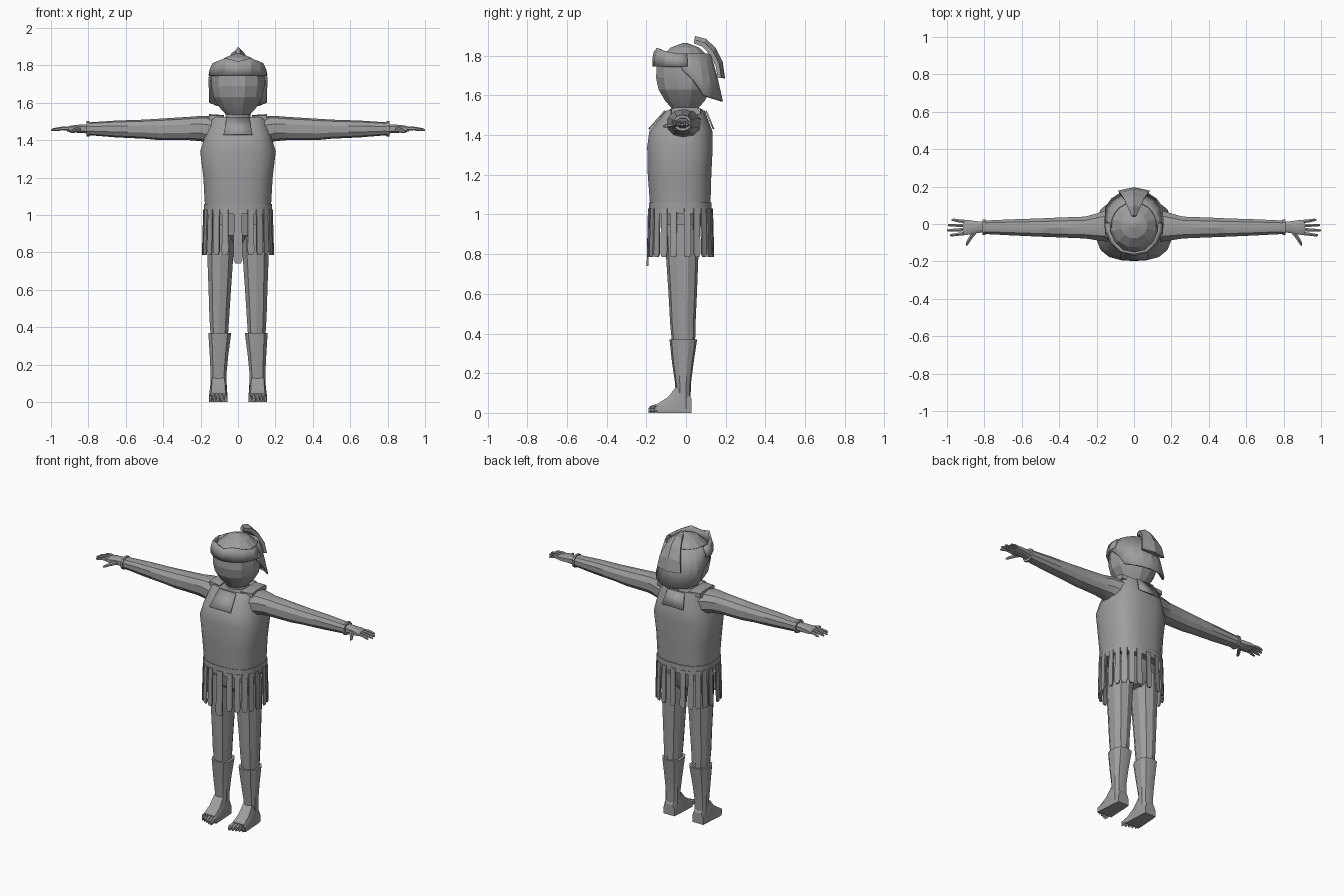
import bpy, bmesh, math
from mathutils import Vector

if "Cube" in bpy.data.objects:
    bpy.data.objects.remove(bpy.data.objects["Cube"])

grey = bpy.data.materials.new("stone_grey")
grey.diffuse_color = (0.34, 0.34, 0.34, 1)
grey.use_nodes = True
grey.node_tree.nodes["Principled BSDF"].inputs["Base Color"].default_value = grey.diffuse_color


def finish(name, bm, mirror=False, thick=0, angle=30):
    bmesh.ops.recalc_face_normals(bm, faces=bm.faces)
    me = bpy.data.meshes.new(name)
    bm.to_mesh(me)
    bm.free()
    ob = bpy.data.objects.new(name, me)
    bpy.context.collection.objects.link(ob)
    me.materials.append(grey)
    bpy.context.view_layer.objects.active = ob
    ob.select_set(True)
    bpy.ops.object.shade_smooth_by_angle(angle=math.radians(angle))
    ob.select_set(False)
    if thick:
        m = ob.modifiers.new("Thickness", 'SOLIDIFY')
        m.thickness, m.offset = thick, 0
    if mirror:
        m = ob.modifiers.new("Mirror", 'MIRROR')
        m.use_mirror_merge = False
    return ob


def skin(bm, rings, closed=True, cap=True):
    """Join successive point rings with quads."""
    vs = [[bm.verts.new(p) for p in r] for r in rings]
    n = len(vs[0])
    for a, b in zip(vs, vs[1:]):
        for i in range(n if closed else n - 1):
            j = (i + 1) % n
            bm.faces.new((a[i], a[j], b[j], b[i]))
    if cap:
        bm.faces.new(vs[0])
        bm.faces.new(vs[-1])


def oval(c, u, v, ru, rv, n=12, p=2.0, turn=0.5):
    """Rounded ring around c, p above 2 makes it boxier."""
    out = []
    for i in range(n):
        t = 2 * math.pi * (i + turn) / n
        cs, sn = math.cos(t), math.sin(t)
        a = math.copysign(abs(cs) ** (2 / p), cs) * ru
        b = math.copysign(abs(sn) ** (2 / p), sn) * rv
        out.append(Vector(c) + Vector(u) * a + Vector(v) * b)
    return out


X, Y, Z = (1, 0, 0), (0, 1, 0), (0, 0, 1)


def upright(name, rows, n=12, p=2.0, turn=0.5, **kw):
    """Rows are (z, x0, x1, y0, y1)."""
    bm = bmesh.new()
    skin(bm, [oval(((x0 + x1) / 2, (y0 + y1) / 2, z), X, Y, (x1 - x0) / 2,
                   (y1 - y0) / 2, n, p, turn) for z, x0, x1, y0, y1 in rows])
    return finish(name, bm, **kw)


def sideways(name, rows, n=10, p=2.0, **kw):
    """Rows are (x, y0, y1, z0, z1)."""
    bm = bmesh.new()
    skin(bm, [oval((x, (y0 + y1) / 2, (z0 + z1) / 2), Y, Z, (y1 - y0) / 2,
                   (z1 - z0) / 2, n, p) for x, y0, y1, z0, z1 in rows])
    return finish(name, bm, **kw)


# Breastplate, belt and pelvis
upright("breastplate", [(1.03, -.178, .178, -.182, .125), (1.2, -.188, .188, -.195, .13),
                        (1.34, -.205, .205, -.198, .137), (1.42, -.18, .18, -.187, .135),
                        (1.525, -.155, .155, -.10, .095)], n=16, p=2.7)
upright("belt", [(1.005, -.184, .184, -.188, .132), (1.06, -.184, .184, -.188, .132)],
        n=16, p=2.7)
upright("pelvis", [(.85, -.05, .05, -.06, .04), (.89, -.15, .15, -.10, .065),
                   (1.02, -.165, .165, -.13, .09)], p=2.4)

# Neck panels at front and back, shoulder straps at the sides
for name, y0, y1 in (("front_neck_panel", -.106, -.187), ("back_neck_panel", .101, .139)):
    bm = bmesh.new()
    skin(bm, [[(-.06, y0, 1.522), (.06, y0, 1.522)], [(-.077, y1, 1.43), (.077, y1, 1.43)]],
         closed=False, cap=False)
    finish(name, bm, thick=.008)
sideways("shoulder_strap", [(.075, -.085, .085, 1.505, 1.535),
                            (.155, -.075, .075, 1.50, 1.54)], n=8, p=5, mirror=True)

# Hanging skirt straps around the belt
bm = bmesh.new()
N = 22
for k in range(N):
    t = 2 * math.pi * k / N - math.pi / 2

    def edge(a):
        c, s = math.cos(a), math.sin(a)
        return Vector((math.copysign(abs(c) ** .78, c) * .182,
                       math.copysign(abs(s) ** .78, s) * .160 - .028, 0))
    mid = edge(t)
    d = (edge(t + .1) - edge(t - .1)).normalized()
    out = Vector((d.y, -d.x, 0))
    low = .74 if k == 0 else .785
    w = .024 if k == 0 else .018
    rings = []
    for z, f, o in ((1.03, .9, 0), (low + .02, 1, .006), (low, .6, .006)):
        c = mid + out * o + Vector((0, 0, z))
        rings.append([c - d * w * f - out * .004, c + d * w * f - out * .004,
                      c + d * w * f + out * .004, c - d * w * f + out * .004])
    skin(bm, rings)
finish("skirt_straps", bm)

# Legs, greaves and feet
upright("leg", [(.30, .055, .145, -.065, .045), (.45, .045, .155, -.08, .048),
                (.60, .035, .160, -.088, .055), (.78, .022, .167, -.10, .062),
                (.95, .012, .165, -.11, .07)], n=10, p=2.3, mirror=True)
upright("greave", [(.02, .06, .148, -.05, .022), (.15, .06, .148, -.055, .025),
                   (.25, .05, .153, -.07, .038), (.37, .034, .161, -.083, .056)],
        n=10, p=2.6, mirror=True)
bm = bmesh.new()
rings = []
for y, x0, x1, h in ((.028, .065, .143, .07), (-.02, .06, .148, .15), (-.055, .06, .15, .125),
                     (-.09, .057, .153, .08), (-.145, .055, .156, .045)):
    m = .012
    rings.append([(x0, y, 0), (x1, y, 0), (x1, y, h * .6), (x1 - m, y, h),
                  (x0 + m, y, h), (x0, y, h * .6)])
skin(bm, rings)
finish("foot", bm, mirror=True)
bm = bmesh.new()
for i in range(5):
    x, r = .066 + i * .0198, .0115 - i * .0006
    tip = -.188 + i * .007
    skin(bm, [oval((x, y, h), X, Z, r * f, h * .95, 6) for y, f, h in
              ((-.12, 1, .024), (-.155, 1, .022), (tip + .008, 1, .018), (tip, .6, .012))])
finish("toes", bm, mirror=True)

# Arms, wristbands and hands
sideways("arm", [(.13, -.10, .08, 1.37, 1.53), (.20, -.09, .06, 1.395, 1.53),
                 (.26, -.08, .042, 1.40, 1.525), (.42, -.073, .036, 1.40, 1.515),
                 (.50, -.07, .032, 1.408, 1.51), (.65, -.063, .027, 1.415, 1.505),
                 (.80, -.055, .02, 1.427, 1.495)], p=2.3, mirror=True)
sideways("wristband", [(.795, -.061, .026, 1.42, 1.502), (.81, -.061, .026, 1.42, 1.502)],
         p=2.3, mirror=True)
sideways("palm", [(.80, -.045, .012, 1.435, 1.487), (.85, -.052, .018, 1.438, 1.484),
                  (.89, -.06, .024, 1.441, 1.48), (.915, -.06, .024, 1.447, 1.472)],
         n=8, p=3, mirror=True)
bm = bmesh.new()
for y0, y1, tip in ((-.050, -.060, .985), (-.029, -.034, 1.0), (-.008, -.006, .995),
                    (.013, .022, .975)):
    skin(bm, [oval((x, y, z), Y, Z, r, r, 6) for x, y, z, r in
              ((.90, y0, 1.461, .0105), (.94, (y0 + y1) / 2, 1.463, .0095),
               (tip - .01, y1, 1.456, .008), (tip, y1, 1.453, .004))])
skin(bm, [oval((x, y, z), (.75, .6, 0), Z, r, r, 6) for x, y, z, r in
          ((.845, -.035, 1.458, .014), (.872, -.07, 1.452, .012),
           (.893, -.105, 1.446, .009), (.897, -.115, 1.444, .004))])
finish("fingers", bm, mirror=True)

# Neck and faceted head
upright("neck", [(1.49, -.075, .075, -.08, .07), (1.57, -.065, .065, -.07, .06)])
upright("head", [(1.53, -.06, .06, -.07, .06), (1.575, -.102, .102, -.11, .10),
                 (1.63, -.135, .135, -.143, .128), (1.69, -.147, .147, -.156, .14),
                 (1.75, -.145, .145, -.152, .138), (1.80, -.12, .12, -.127, .115),
                 (1.842, -.072, .072, -.078, .067), (1.863, -.015, .015, -.02, .01)],
        angle=15)


def band(name, rows, thick):
    """Curved plate around the head; rows are (degrees from front, z0, r0, z1, r1)."""
    bm = bmesh.new()
    pts = [[], [], []]
    for a, z0, r0, z1, r1 in rows:
        s, c = math.sin(math.radians(a)), math.cos(math.radians(a))
        zm, rm = (z0 + z1) / 2, (r0 + r1) / 2 + .004
        for lst, z, r in zip(pts, (z0, zm, z1), (r0, rm, r1)):
            lst.append((s * r, -c * r - .006, z))
    skin(bm, pts, closed=False, cap=False)
    finish(name, bm, thick=thick, angle=15)


# Helmet brow plate and the guard around sides and back
def both(rows):
    return [(-r[0],) + r[1:] for r in reversed(rows) if r[0]] + rows


band("brow_plate", both([(0, 1.745, .158, 1.82, .150), (25, 1.745, .158, 1.838, .150),
                         (50, 1.745, .156, 1.82, .142), (75, 1.745, .154, 1.81, .135),
                         (95, 1.745, .153, 1.81, .130)]), .012)
guard = [(85, 1.73, .154, 1.81, .125), (105, 1.68, .157, 1.81, .125),
         (122, 1.60, .178, 1.81, .125), (140, 1.585, .182, 1.81, .125),
         (160, 1.575, .185, 1.81, .125)]
band("neck_guard", guard + [(180, 1.57, .187, 1.81, .125)]
     + [(360 - r[0],) + r[1:] for r in reversed(guard)], .01)

# Ridged crest fanning out down the back of the helmet
bm = bmesh.new()
rings = []
for y, z, yi, zi, w in ((.045, 1.90, .04, 1.862, .012), (.10, 1.885, .085, 1.845, .035),
                        (.15, 1.84, .125, 1.80, .055), (.185, 1.77, .15, 1.745, .075),
                        (.197, 1.685, .16, 1.69, .085)):
    rings.append([(0, y, z), (w, (y + yi) / 2, (z + zi) / 2), (w * .9, yi, zi),
                  (-w * .9, yi, zi), (-w, (y + yi) / 2, (z + zi) / 2)])
skin(bm, rings)
finish("crest", bm, angle=15)
